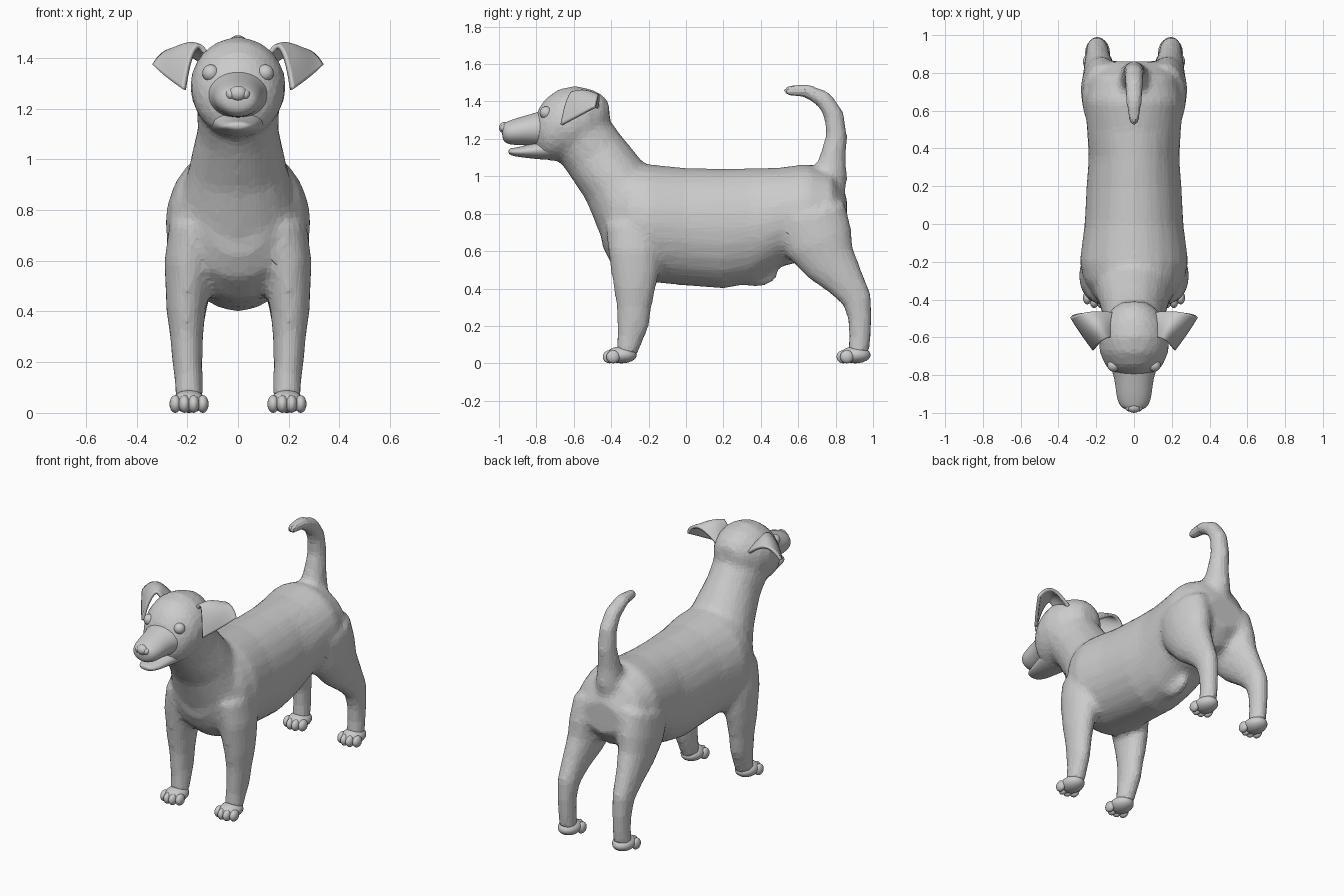
import bpy, bmesh, math
from mathutils import Vector, Matrix

if "Cube" in bpy.data.objects:
    bpy.data.objects.remove(bpy.data.objects["Cube"])

grey = bpy.data.materials.new("plain_grey")
grey.use_nodes = True
grey.diffuse_color = (0.6, 0.6, 0.6, 1)
grey.node_tree.nodes["Principled BSDF"].inputs["Base Color"].default_value = (0.6, 0.6, 0.6, 1)


def loft(bm, rings, side=1, upright=False, segs=16):
    """Skin oval rings (x, y, z, half width, half depth) along a spine in a fixed-x plane."""
    loops = []
    for i, (x, y, z, rx, rn) in enumerate(rings):
        a, b = rings[max(i - 1, 0)], rings[min(i + 1, len(rings) - 1)]
        t = Vector((0, b[1] - a[1], b[2] - a[2])).normalized()
        n = Vector((0, 0, 1)) if upright else Vector((0, -t.z, t.y))
        loop = []
        for k in range(segs):
            w = math.tau * k / segs
            p = Vector((x, y, z)) + Vector((rx * math.cos(w), 0, 0)) + n * rn * math.sin(w)
            loop.append(bm.verts.new((p.x * side, p.y, p.z)))
        loops.append(loop)
    for a, b in zip(loops, loops[1:]):
        for k in range(segs):
            j = (k + 1) % segs
            bm.faces.new((a[k], a[j], b[j], b[k]))
    bm.faces.new(loops[0])
    bm.faces.new(loops[-1])


def ball(bm, centre, radii, tilt=0):
    m = Matrix.Translation(centre) @ Matrix.Rotation(tilt, 4, 'X') @ Matrix.Diagonal((*radii, 1))
    bmesh.ops.create_uvsphere(bm, u_segments=20, v_segments=12, radius=1, matrix=m)


def finish(bm, name, smooth=True):
    bmesh.ops.recalc_face_normals(bm, faces=bm.faces)
    for f in bm.faces:
        f.smooth = smooth
    mesh = bpy.data.meshes.new(name)
    bm.to_mesh(mesh)
    bm.free()
    mesh.materials.append(grey)
    ob = bpy.data.objects.new(name, mesh)
    bpy.context.collection.objects.link(ob)
    return ob


# Body: torso, neck, skull, tail and legs fused into one skin
body = bmesh.new()
torso = [(-.45, .78, .12, .15), (-.4, .77, .2, .24), (-.3, .76, .265, .31), (-.2, .75, .288, .315),
         (0, .73, .262, .315), (.2, .72, .252, .32), (.35, .735, .24, .308), (.5, .78, .25, .267),
         (.65, .81, .26, .257), (.78, .8, .23, .22), (.86, .78, .13, .1)]
loft(body, [(0, *r) for r in torso], upright=True, segs=24)
neck = [(-.2, .6, .2, .18), (-.27, .75, .25, .2), (-.375, .965, .195, .185),
        (-.49, 1.12, .16, .175), (-.58, 1.24, .165, .175)]
loft(body, [(0, *r) for r in neck])
skull = [(-.41, 1.33, .06, .06), (-.45, 1.32, .12, .12), (-.52, 1.3, .168, .17),
         (-.6, 1.29, .19, .194), (-.68, 1.275, .182, .192), (-.75, 1.25, .153, .168),
         (-.79, 1.24, .11, .12), (-.81, 1.23, .06, .07)]
loft(body, [(0, *r) for r in skull], upright=True, segs=24)
tail = [(.75, .92, .09, .1), (.77, 1.0, .08, .095), (.785, 1.1, .065, .072), (.805, 1.22, .057, .058),
        (.79, 1.33, .053, .055), (.74, 1.41, .05, .049), (.64, 1.46, .043, .039),
        (.55, 1.457, .032, .032), (.52, 1.455, .02, .02)]
loft(body, [(0, *r) for r in tail])
ball(body, (0, .4, .46), (.04, .1, .05), .25)

fore_leg = [(.17, -.28, .75, .1, .15), (.195, -.275, .6, .097, .143), (.2, -.272, .48, .087, .128),
            (.205, -.275, .4, .078, .113), (.203, -.278, .3, .066, .095), (.2, -.284, .2, .06, .086),
            (.195, -.3, .13, .057, .07), (.193, -.32, .05, .055, .058)]
hind_leg = [(.16, .66, .8, .115, .2), (.17, .71, .65, .113, .19), (.18, .77, .54, .093, .147),
            (.19, .85, .44, .073, .107), (.195, .915, .34, .061, .081), (.195, .93, .24, .054, .066),
            (.193, .93, .14, .052, .06), (.193, .92, .05, .054, .058)]
for side in (1, -1):
    loft(body, fore_leg, side)
    loft(body, hind_leg, side)
body = finish(body, "body", smooth=False)
skin = body.modifiers.new("fuse", 'REMESH')
skin.mode = 'VOXEL'
skin.voxel_size = 0.02
relax = body.modifiers.new("relax", 'SMOOTH')
relax.factor = 0.5
relax.iterations = 7
facet = body.modifiers.new("facet", 'DECIMATE')
facet.ratio = 0.3
facet.use_symmetry = True

# Muzzle and lower jaw, with the mouth gap between them
mouth = {
    "muzzle": [(-.68, 1.26, .14, .11), (-.75, 1.255, .13, .105), (-.82, 1.25, .104, .087),
               (-.9, 1.24, .097, .075), (-.955, 1.232, .083, .063), (-.985, 1.238, .055, .043)],
    "lower_jaw": [(-.65, 1.16, .12, .07), (-.72, 1.15, .112, .065), (-.8, 1.138, .09, .047),
                  (-.88, 1.13, .074, .029), (-.93, 1.13, .055, .022), (-.95, 1.133, .03, .012)]}
for name, rings in mouth.items():
    bm = bmesh.new()
    loft(bm, [(0, *r) for r in rings], upright=True)
    finish(bm, name).modifiers.new("round", 'SUBSURF').levels = 2

# Nose with two side lobes
nose = bmesh.new()
ball(nose, (0, -.972, 1.26), (.036, .028, .03))
for side in (1, -1):
    ball(nose, (side * .028, -.968, 1.256), (.02, .024, .021))
finish(nose, "nose")

# Eyes, ears and paws on both sides
ear_rows = [
    [(.12, -.6, 1.41), (.13, -.53, 1.41), (.11, -.47, 1.36)],
    [(.16, -.605, 1.47), (.185, -.54, 1.485), (.225, -.465, 1.445)],
    [(.195, -.645, 1.38), (.255, -.57, 1.42), (.3, -.475, 1.42)],
    [(.212, -.665, 1.275), (.275, -.58, 1.32), (.333, -.49, 1.37)]]
for side, label in ((1, "left"), (-1, "right")):
    eye = bmesh.new()
    ball(eye, (side * .107, -.748, 1.34), (.034, .034, .034))
    finish(eye, label + "_eye")

    ear = bmesh.new()
    grid = [[ear.verts.new((side * x, y, z)) for x, y, z in row] for row in ear_rows]
    for a, b in zip(grid, grid[1:]):
        for k in range(2):
            ear.faces.new((a[k], a[k + 1], b[k + 1], b[k]))
    ear = finish(ear, label + "_ear")
    sub = ear.modifiers.new("round", 'SUBSURF')
    sub.levels = sub.render_levels = 3
    sub.boundary_smooth = 'PRESERVE_CORNERS'
    thick = ear.modifiers.new("thickness", 'SOLIDIFY')
    thick.thickness = 0.018
    thick.offset = 0

    for part, y in (("fore", -.345), ("hind", .905)):
        paw = bmesh.new()
        ball(paw, (side * .193, y, .045), (.066, .082, .045))
        for i in range(4):
            off = (i - 1.5) * .036
            reach = .064 if i in (1, 2) else .045
            ball(paw, (side * .193 + off, y - reach, .035), (.023, .036, .035))
        finish(paw, label + "_" + part + "_paw")
